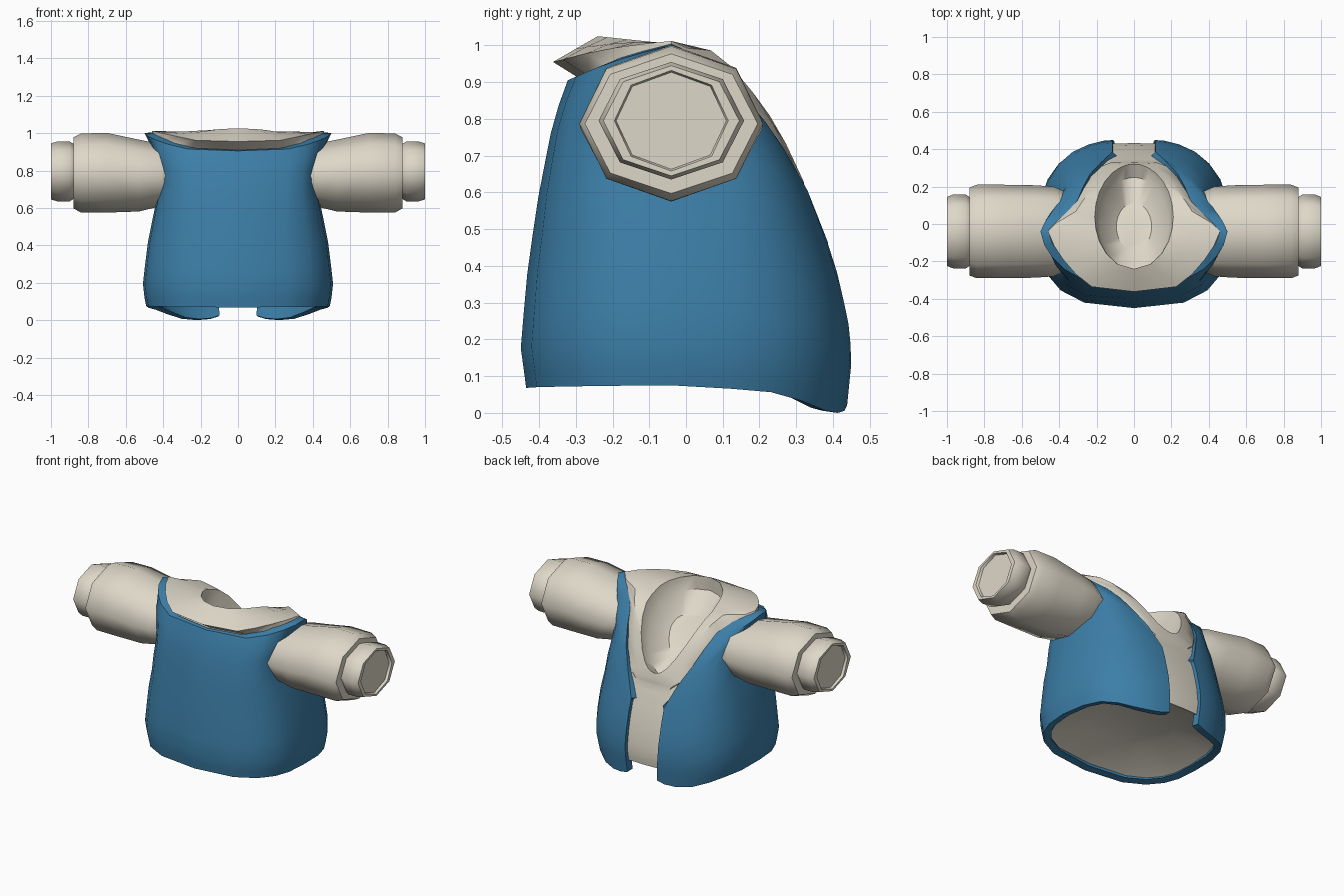
import bpy, bmesh, math
from mathutils import Vector

if "Cube" in bpy.data.objects:
    bpy.data.objects.remove(bpy.data.objects["Cube"])


def material(name, rgb):
    m = bpy.data.materials.new(name)
    m.diffuse_color = (*rgb, 1)
    m.use_nodes = True
    m.node_tree.nodes["Principled BSDF"].inputs["Base Color"].default_value = m.diffuse_color
    return m


CREAM = material("cream cloth", (0.73, 0.685, 0.58))
BLUE = material("blue cloth", (0.045, 0.21, 0.39))


def interp(table, v):
    """Piecewise linear lookup in [(key, value), ...]."""
    if v <= table[0][0]:
        return table[0][1]
    for (a, p), (b, q) in zip(table, table[1:]):
        if v <= b:
            return p + (q - p) * (v - a) / (b - a)
    return table[-1][1]


def skin(name, rows, mat, closed=True, caps=False, thickness=0, angle=50):
    """Join rows of points into a smooth shaded surface."""
    bm = bmesh.new()
    vs = [[bm.verts.new(p) for p in r] for r in rows]
    n = len(rows[0])
    for a, b in zip(vs, vs[1:]):
        for i in range(n if closed else n - 1):
            j = (i + 1) % n
            bm.faces.new((a[i], a[j], b[j], b[i]))
    if caps:
        for ring in (vs[0], vs[-1]):
            bm.faces.new(ring)
        bmesh.ops.recalc_face_normals(bm, faces=bm.faces)
    me = bpy.data.meshes.new(name)
    bm.to_mesh(me)
    bm.free()
    me.materials.append(mat)
    ob = bpy.data.objects.new(name, me)
    bpy.context.collection.objects.link(ob)
    bpy.ops.object.select_all(action='DESELECT')
    ob.select_set(True)
    bpy.context.view_layer.objects.active = ob
    if thickness:
        mod = ob.modifiers.new("thickness", 'SOLIDIFY')
        mod.thickness = thickness
        mod.offset = -1
        bpy.ops.object.modifier_apply(modifier=mod.name)
    bpy.ops.object.shade_smooth_by_angle(angle=math.radians(angle))
    return ob


# Torso outline by height: half width, front y, back y, squareness
WIDTH = [(0, .47), (.09, .495), (.18, .51), (.4, .485), (.6, .445), (.76, .41), (.9, .45), (1, .50)]
FRONT = [(.07, -.435), (.18, -.45), (.4, -.43), (.6, -.40), (.8, -.36), (.91, -.32), (1, -.24)]
BACK = [(0, .44), (.15, .455), (.25, .445), (.38, .415), (.52, .37), (.63, .325), (.8, .24), (.9, .17), (1, .1)]
SQUARE = [(.1, 2.6), (.5, 2.8), (.76, 3.8), (.9, 3.4), (1, 2.4)]
# Garment edges by direction (-90 is front, 90 is back)
TOP = [(-90, .905), (-65, .915), (-45, .94), (-20, .975), (0, 1.0), (25, .94), (50, .83),
       (68, .71), (77, .60), (82, .46)]
BOTTOM = [(-90, .068), (0, .075), (30, .055), (60, .0), (75, .0), (82, .02)]
YC = -.04


def torso(side, phi, z, inset=0):
    a = math.radians(phi)
    e = 2 / interp(SQUARE, z)
    c, s = max(math.cos(a), 0), math.sin(a)
    w = interp(WIDTH, z) - inset
    d = (interp(BACK, z) - YC if s > 0 else YC - interp(FRONT, z)) - inset
    return Vector((side * w * c ** e, YC + math.copysign(d * abs(s) ** e, s), z))


HALF = [-65, -45, -28, -14, 0, 14, 28, 42, 56, 68, 77, 82]
LOOP = [(-1, p) for p in reversed(HALF)] + [(1, -90)] + [(1, p) for p in HALF]
STEPS = [0, .05, .13, .24, .37, .5, .62, .74, .83, .92, 1]


def shirt_top(p):
    return max(interp(TOP, p), .56)


def seam(s, p, z):
    """Where the vest's shoulder strap meets the yoke; fades out down the back."""
    a = math.radians(p)
    k = abs(math.sin(2 * a))
    fade = min(1, max(0, (75 - p) / 30))
    q = torso(s, p, z)
    q.x -= s * fade * (.04 * math.cos(a) + .035 * k)
    if p > 0:
        q.y -= .03 * k * fade
        q.z += .03 * k * fade
    return q


# Blue vest, open down the back, with straps folding over the shoulders
rows = []
for t in STEPS:
    row = []
    for s, p in LOOP:
        lo, hi = interp(BOTTOM, p), interp(TOP, p)
        row.append(torso(s, p, lo + (hi - lo) * t))
    rows.append(row)
rows.append([seam(s, p, interp(TOP, p)) + Vector((0, .02 if p < -40 else 0, .004)) for s, p in LOOP])
skin("vest", rows, BLUE, closed=False, thickness=.045)

# Cream shirt body with collar lip, neck hollow and hollow underside
RIM = [(-.24, 1.025), (-.05, 1.005), (.14, .925), (.25, .78), (.32, .63)]
FULL = LOOP + [(1, 90)]


def lip(s, p):
    """Outer edge of the yoke: overhangs the vest in front, tucks inside behind."""
    f = max(0, -math.sin(math.radians(p)))
    tuck = .022 * min(1, max(0, (p - 40) / 25))
    return seam(s, p, shirt_top(p)) + Vector((0, -.04 * f - tuck, .012 + .038 * f))


def neck(s, p):
    a = math.radians(p)
    y = .04 + .28 * math.sin(a)
    return Vector((s * .21 * math.cos(a), y, interp(RIM, y)))


def bowl(s, p, k, depth):
    c = Vector((0, .06, .87))
    return c + (neck(s, p) - c) * k - Vector((0, .5, .85)) * depth


def yoke(s, p):
    m = (lip(s, p) + neck(s, p)) / 2
    return m + Vector((0, .5, .85)) * (.025 if p > 0 else .01) * math.cos(math.radians(p))


shirt = [[Vector((q.x * .5, q.y * .5, .18)) for q in (torso(s, p, .1, .03) for s, p in FULL)]]
for t in STEPS:
    shirt.append([torso(s, p, .09 + (shirt_top(p) - .09) * t, .04 if p < 60 else .022) for s, p in FULL])
shirt.append([lip(s, p) for s, p in FULL])
shirt.append([yoke(s, p) for s, p in FULL])
shirt.append([neck(s, p) for s, p in FULL])
shirt.append([bowl(s, p, .88, .08) for s, p in FULL])
shirt.append([bowl(s, p, .45, .13) for s, p in FULL])
skin("shirt_body", shirt, CREAM, caps=True, angle=38)

# Eight sided sleeves with cuffs: x, y radius, z radius, z centre
SLEEVE = [(.36, .21, .16, .77), (.43, .24, .17, .775), (.53, .247, .192, .773), (.7, .25, .213, .788),
          (.84, .25, .211, .787), (.88, .235, .19, .787), (.88, .185, .148, .795),
          (.90, .198, .16, .795), (.965, .198, .16, .795), (1.0, .185, .15, .795),
          (1.0, .155, .137, .795), (.985, .15, .132, .795)]
for s, name in ((1, "sleeve_right"), (-1, "sleeve_left")):
    rings = [[(s * x, YC + ry * math.sin(k * math.pi / 4), zc + rz * math.cos(k * math.pi / 4))
              for k in range(8)] for x, ry, rz, zc in SLEEVE]
    skin(name, rings, CREAM, caps=True, angle=56)
